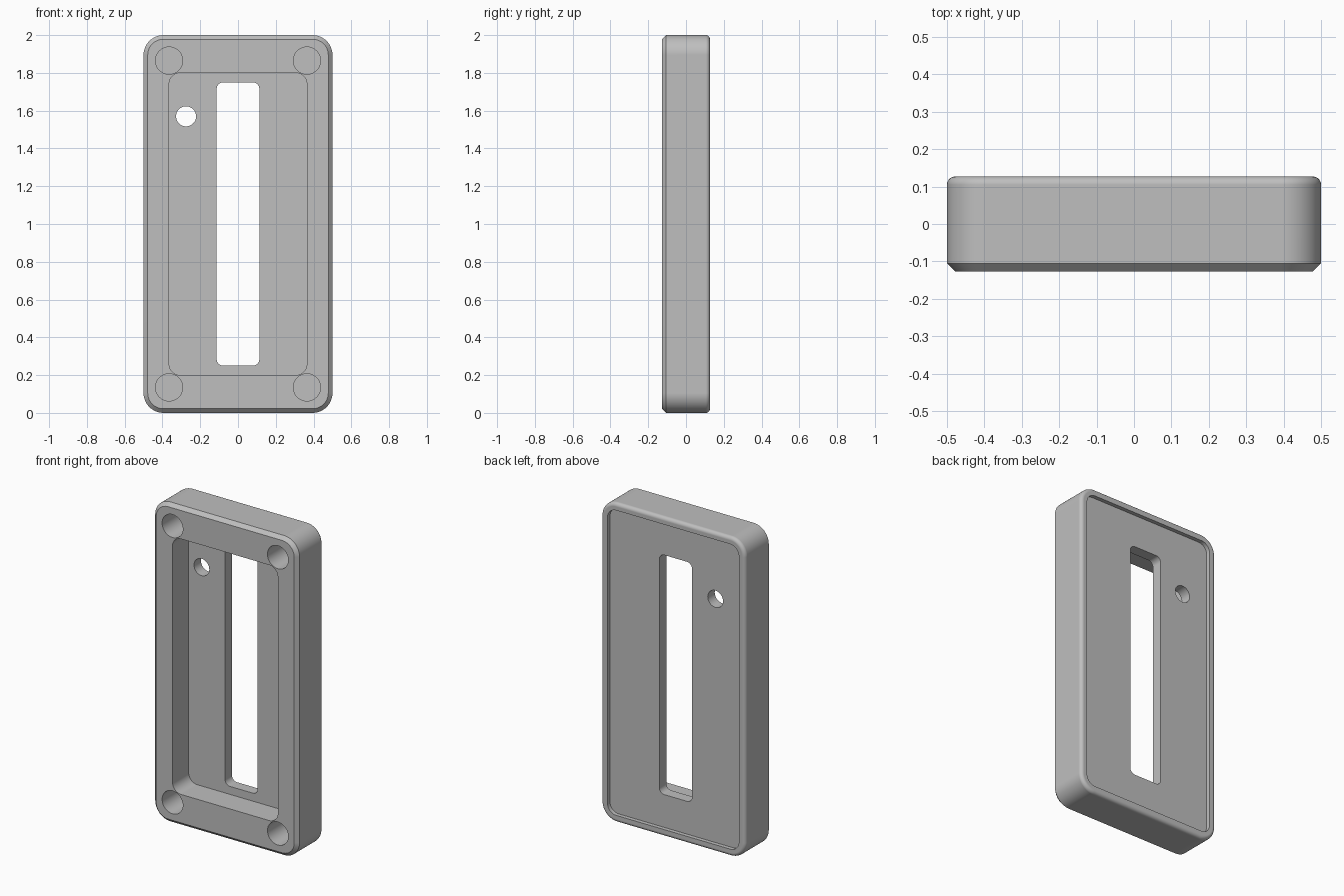
import bpy
import bmesh
from math import sin, cos, pi, radians

cube = bpy.data.objects.get("Cube")
if cube:
    bpy.data.objects.remove(cube, do_unlink=True)

grey = bpy.data.materials.new("plain grey")
colour = (0.52, 0.52, 0.52, 1)
grey.diffuse_color = colour
grey.use_nodes = True
grey.node_tree.nodes["Principled BSDF"].inputs["Base Color"].default_value = colour

FRONT, BACK = -0.127, 0.127
EDGE = 0.022
MID = 1.0


def outline(half_x, half_z, radius, steps=12):
    """Rounded rectangle in the xz plane, centred on the origin."""
    points = []
    for quarter, (sx, sz) in enumerate([(1, 1), (-1, 1), (-1, -1), (1, -1)]):
        for i in range(steps + 1):
            a = (quarter + i / steps) * pi / 2
            points.append((sx * (half_x - radius) + radius * cos(a),
                           sz * (half_z - radius) + radius * sin(a)))
    return points


def loft(name, half_x, half_z, radius, layers, x=0, z=MID):
    """Stack rounded outlines along y; each layer is (y, inset)."""
    bm = bmesh.new()
    rings = []
    for y, inset in layers:
        ring = outline(half_x - inset, half_z - inset, radius - inset)
        rings.append([bm.verts.new((x + px, y, z + pz)) for px, pz in ring])
    for a, b in zip(rings, rings[1:]):
        for i in range(len(a)):
            j = (i + 1) % len(a)
            bm.faces.new((a[i], a[j], b[j], b[i]))
    bm.faces.new(rings[0])
    bm.faces.new(rings[-1])
    # merge doubled points where a full circle has no straight sides
    bmesh.ops.remove_doubles(bm, verts=bm.verts, dist=1e-5)
    bmesh.ops.recalc_face_normals(bm, faces=bm.faces)
    mesh = bpy.data.meshes.new(name)
    bm.to_mesh(mesh)
    bm.free()
    mesh.materials.append(grey)
    obj = bpy.data.objects.new(name, mesh)
    bpy.context.collection.objects.link(obj)
    return obj


# Body: chamfered front edge, rounded back edge
layers = [(FRONT, EDGE), (FRONT + EDGE, 0)]
for i in range(9):
    a = i / 8 * pi / 2
    layers.append((BACK - EDGE + EDGE * sin(a), EDGE * (1 - cos(a))))
body = loft("housing", 0.5, 1.0, 0.105, layers)

# Openings cut from the body
through = [(-0.3, 0), (0.3, 0)]
cutters = [
    loft("front_pocket", 0.365, 0.8, 0.06, [(-0.3, 0), (0.033, 0)]),
    loft("back_recess", 0.455, 0.955, 0.06, [(0.102, 0), (0.3, 0)]),
    loft("centre_slot", 0.113, 0.75, 0.035, through),
    loft("small_hole", 0.053, 0.053, 0.053, through, x=-0.275, z=1.57),
]
for sx in (-1, 1):
    for sz in (-1, 1):
        cutters.append(loft("corner_hole", 0.072, 0.072, 0.072,
                            [(-0.3, 0), (0.08, 0)], x=sx * 0.365, z=MID + sz * 0.865))

bpy.ops.object.select_all(action="DESELECT")
body.select_set(True)
bpy.context.view_layer.objects.active = body
for cutter in cutters:
    cutter.hide_render = True
    cut = body.modifiers.new(cutter.name, "BOOLEAN")
    cut.operation = "DIFFERENCE"
    cut.solver = "EXACT"
    cut.object = cutter
    bpy.ops.object.modifier_apply(modifier=cut.name)
    bpy.data.objects.remove(cutter, do_unlink=True)

# Smooth curves, flat panels
bpy.ops.object.shade_smooth_by_angle(angle=radians(30))
weighted = body.modifiers.new("flat_panels", "WEIGHTED_NORMAL")
weighted.keep_sharp = True
